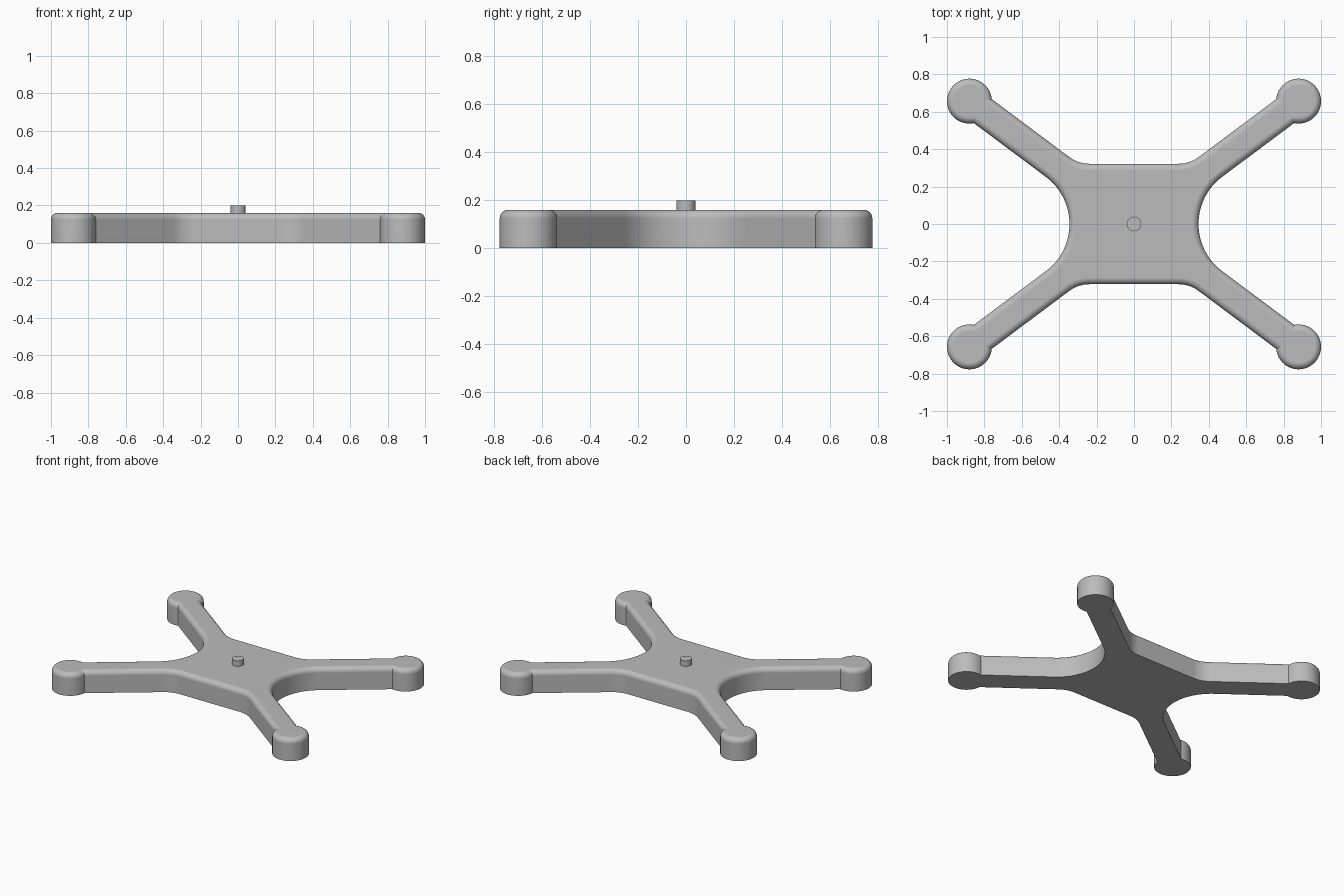
import bpy, bmesh, math
from math import sin, cos, pi

if "Cube" in bpy.data.objects:
    bpy.data.objects.remove(bpy.data.objects["Cube"])

FOOT = (0.88, 0.657)             # centre of one foot
FOOT_R, ARM_W = 0.12, 0.08       # foot radius, arm half width
SIDE_X, END_Y = 0.345, 0.322     # hub half sizes
FILLET = 0.18                    # arm to hub fillet
TOP, ROUND = 0.16, 0.035         # height, rounding of the upper rim
ARM = math.atan2(FOOT[1], FOOT[0])

grey = bpy.data.materials.new("light grey")
grey.use_nodes = True
grey.diffuse_color = (0.5, 0.5, 0.5, 1)
grey.node_tree.nodes["Principled BSDF"].inputs["Base Color"].default_value = (0.5, 0.5, 0.5, 1)


def arc(cx, cy, r, start, end, steps):
    angles = [start + (end - start) * i / steps for i in range(steps + 1)]
    return [(cx + r * cos(a), cy + r * sin(a)) for a in angles]


def outline(inset):
    """Whole frame outline, moved inward by the inset."""
    # wide arc between the two arms on one side
    side_c = (SIDE_X - ARM_W) / (1 - sin(ARM))
    quarter = arc(side_c, 0, side_c - SIDE_X + inset, pi, pi / 2 + ARM, 16)
    # round foot, meeting the arm edges in sharp notches
    r = FOOT_R - inset
    notch = math.asin((ARM_W - inset) / r)
    quarter += arc(*FOOT, r, ARM + pi + notch, ARM + 3 * pi - notch, 48)
    # fillet from the arm to the straight hub edge
    fil_y = END_Y + FILLET
    fil_x = (cos(ARM) * fil_y - ARM_W - FILLET) / sin(ARM)
    quarter += arc(fil_x, fil_y, FILLET + inset, ARM - pi / 2, -pi / 2, 10)
    half = quarter + [(-x, y) for x, y in reversed(quarter[1:])]
    return half + [(-x, -y) for x, y in half]


def finish(name, bm):
    bmesh.ops.recalc_face_normals(bm, faces=bm.faces)
    mesh = bpy.data.meshes.new(name)
    bm.to_mesh(mesh)
    bm.free()
    mesh.materials.append(grey)
    obj = bpy.data.objects.new(name, mesh)
    bpy.context.collection.objects.link(obj)
    bpy.ops.object.select_all(action="DESELECT")
    obj.select_set(True)
    bpy.context.view_layer.objects.active = obj
    bpy.ops.object.shade_smooth_by_angle(angle=math.radians(35))
    weighted = obj.modifiers.new("flat top normals", "WEIGHTED_NORMAL")
    weighted.keep_sharp = True


# Frame: stacked outlines with a quarter-round upper rim
bm = bmesh.new()
levels = [(0, 0)]
for i in range(7):
    t = pi / 2 * i / 6
    levels.append((ROUND * (1 - cos(t)), TOP - ROUND + ROUND * sin(t)))
rings = [[bm.verts.new((x, y, z)) for x, y in outline(d)] for d, z in levels]
for low, high in zip(rings, rings[1:]):
    for i in range(len(low)):
        bm.faces.new((low[i - 1], low[i], high[i], high[i - 1]))
caps = [bm.faces.new(rings[0]), bm.faces.new(rings[-1])]
finish("cross_frame", bm)

# Centre pin
bm = bmesh.new()
bmesh.ops.create_cone(bm, cap_ends=True, segments=32, radius1=0.039, radius2=0.039, depth=0.06)
bmesh.ops.translate(bm, verts=bm.verts, vec=(0, 0, 0.17))
finish("centre_pin", bm)
